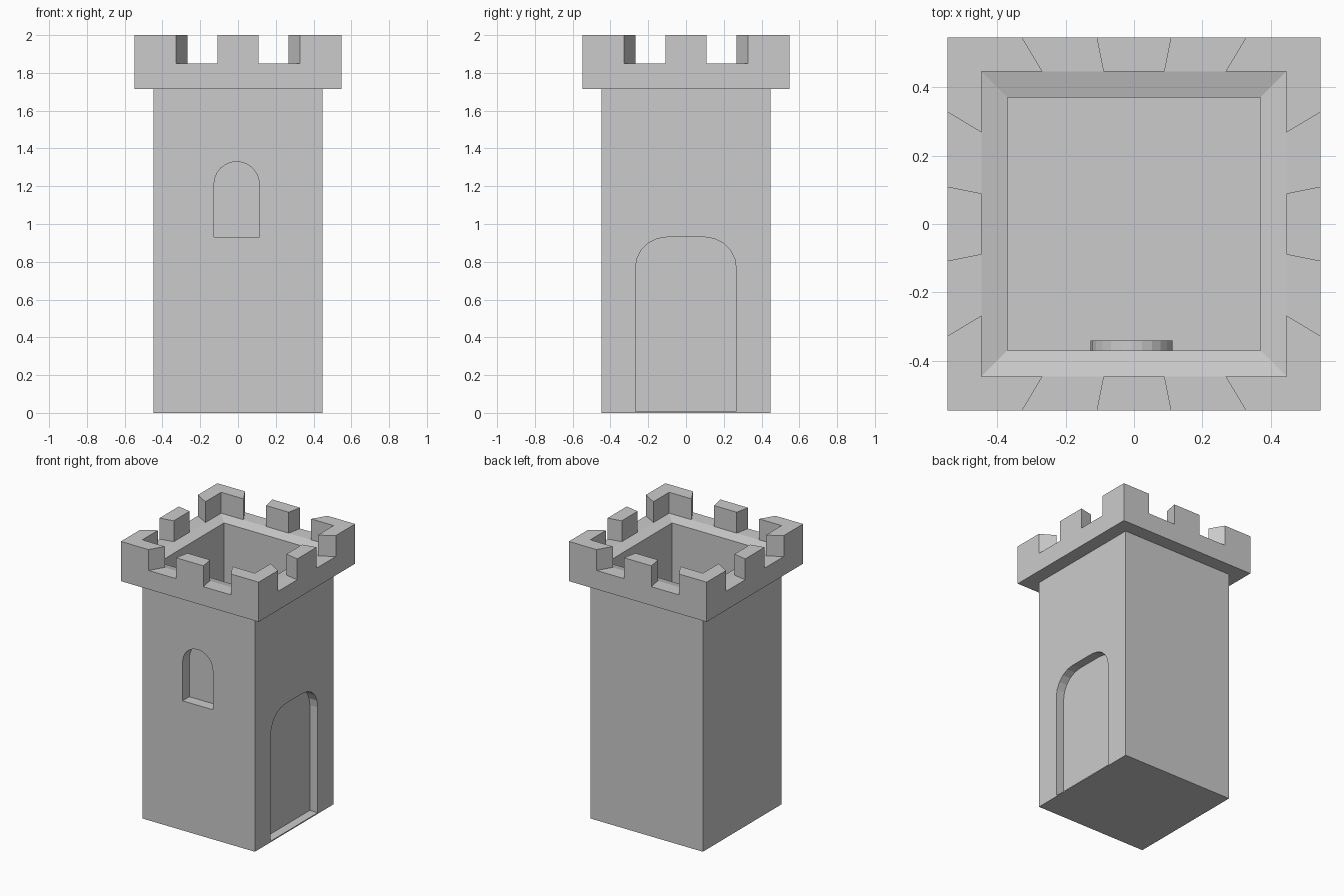
import bpy, bmesh
from math import sin, cos, pi
from mathutils import Vector

if "Cube" in bpy.data.objects:
    bpy.data.objects.remove(bpy.data.objects["Cube"])

W, OUT, PIT = 0.447, 0.547, 0.37      # half widths: wall, collar, hollow
Z_COLLAR, Z_GAP, Z_TOP = 1.715, 1.85, 2.0


def to_object(bm, name):
    bmesh.ops.recalc_face_normals(bm, faces=bm.faces)
    mesh = bpy.data.meshes.new(name)
    bm.to_mesh(mesh)
    bm.free()
    ob = bpy.data.objects.new(name, mesh)
    bpy.context.collection.objects.link(ob)
    return ob


def arch(left, right, bottom, top, radius, steps):
    """Upright opening with rounded upper corners, as (u, z) points."""
    pts = [(left, bottom), (right, bottom)]
    for cx, start in ((right - radius, 0), (left + radius, pi / 2)):
        for i in range(steps + 1):
            a = start + i / steps * pi / 2
            p = (cx + radius * cos(a), top - radius + radius * sin(a))
            if abs(p[0] - pts[-1][0]) + abs(p[1] - pts[-1][1]) > 1e-4:
                pts.append(p)
    return pts


def prism(name, points, push):
    bm = bmesh.new()
    face = bm.faces.new([bm.verts.new(p) for p in points])
    ext = bmesh.ops.extrude_face_region(bm, geom=[face], use_keep_orig=True)
    moved = [v for v in ext["geom"] if isinstance(v, bmesh.types.BMVert)]
    bmesh.ops.translate(bm, verts=moved, vec=push)
    return to_object(bm, name)


# Walls: plain square shaft with recessed window and door
walls = prism("walls", [(-W, -W, 0), (W, -W, 0), (W, W, 0), (-W, W, 0)],
              Vector((0, 0, Z_COLLAR)))
window = prism("window_cutter",
               [(u, -0.6, z) for u, z in arch(-0.127, 0.113, 0.93, 1.33, 0.12, 6)],
               Vector((0, 0.258, 0)))
door = prism("door_cutter",
             [(0.6, u, z) for u, z in arch(-0.268, 0.266, 0.008, 0.93, 0.165, 5)],
             Vector((-0.216, 0, 0)))
bpy.context.view_layer.objects.active = walls
for cutter in (window, door):
    cutter.hide_render = True
    mod = walls.modifiers.new("recess", "BOOLEAN")
    mod.operation, mod.solver, mod.object = "DIFFERENCE", "EXACT", cutter
    bpy.ops.object.modifier_apply(modifier=mod.name)
    bpy.data.objects.remove(cutter)

# Open the top of the shaft
bm = bmesh.new()
bm.from_mesh(walls.data)
bmesh.ops.delete(bm, context="FACES_ONLY",
                 geom=[f for f in bm.faces if f.calc_center_median().z > Z_COLLAR - 0.01])
bm.to_mesh(walls.data)
bm.free()

# Battlements: stacked square rings, five cells per side, running down into the hollow
bm = bmesh.new()
CORNERS = [Vector(c) for c in ((-1, -1), (1, -1), (1, 1), (-1, 1))]


def ring(half, z):
    return [bm.verts.new((*(CORNERS[s].lerp(CORNERS[(s + 1) % 4], i / 5) * half), z))
            for s in range(4) for i in range(5)]


profile = [(W, Z_COLLAR), (OUT, Z_COLLAR), (OUT, Z_GAP), (W, Z_GAP), (PIT, 1.83), (PIT, 0.08)]
rings = [ring(h, z) for h, z in profile]
merlons = []
for r in range(len(rings) - 1):
    a, b = rings[r], rings[r + 1]
    for k in range(20):
        n = (k + 1) % 20
        f = bm.faces.new((a[k], a[n], b[n], b[k]))
        if r == 2 and k % 5 in (0, 2, 4):
            merlons.append(f)
bm.faces.new(rings[-1])

# Raise the corner and middle merlons
ext = bmesh.ops.extrude_face_region(bm, geom=merlons)
bmesh.ops.translate(bm, vec=(0, 0, Z_TOP - Z_GAP),
                    verts=[v for v in ext["geom"] if isinstance(v, bmesh.types.BMVert)])
left = [f for f in merlons if f.is_valid]
if left:
    bmesh.ops.delete(bm, geom=left, context="FACES_ONLY")
to_object(bm, "battlements")
